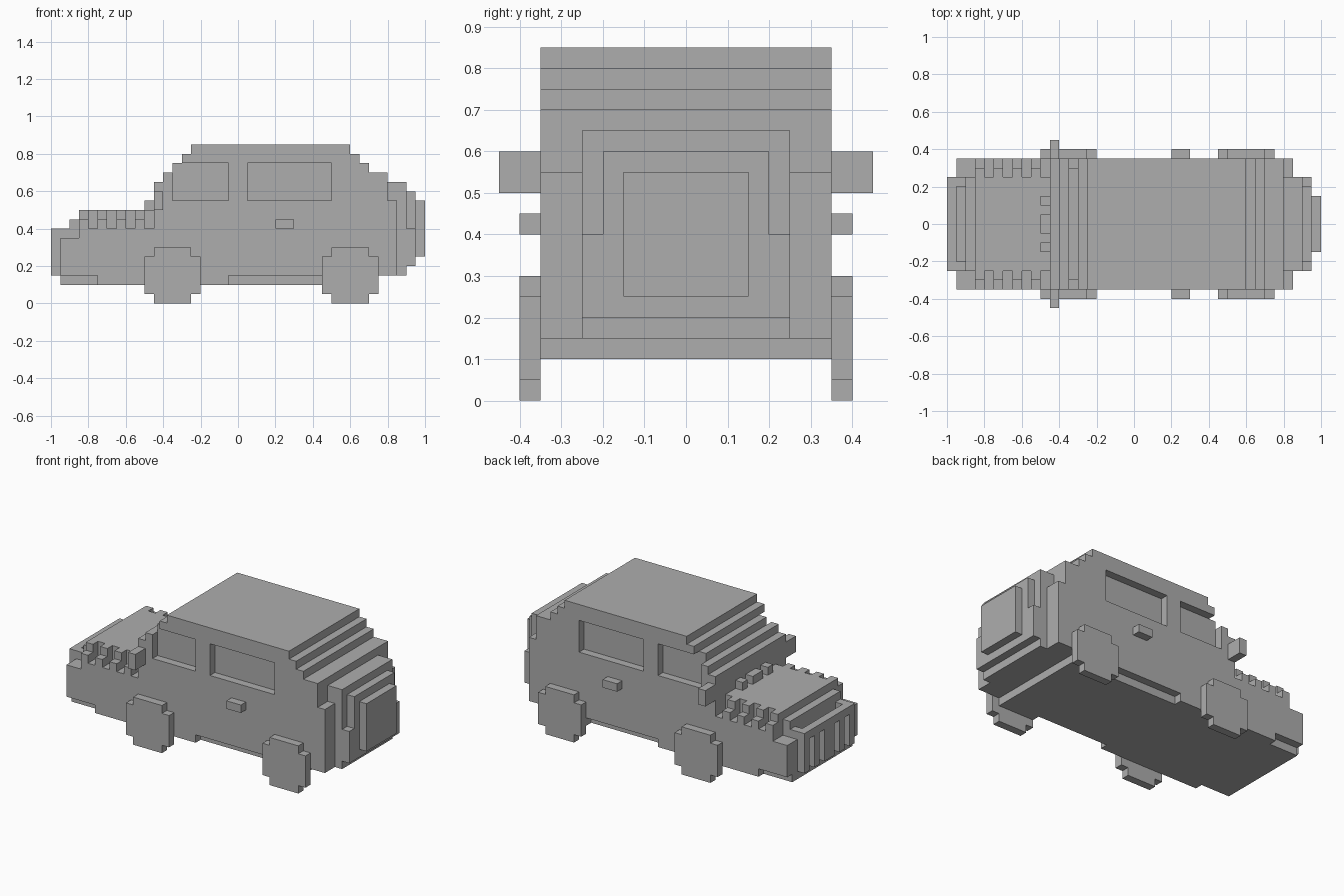
import bpy
import bmesh
from mathutils import Vector

cube = bpy.data.objects.get("Cube")
if cube:
    bpy.data.objects.remove(cube, do_unlink=True)

grey = bpy.data.materials.new("plain_grey")
grey.use_nodes = True
colour = (0.42, 0.42, 0.42, 1)
grey.diffuse_color = colour
grey.node_tree.nodes["Principled BSDF"].inputs["Base Color"].default_value = colour

U = 0.05      # block size; all part sizes below are in blocks
HALF = 7      # half width of the body


def blocks(name, boxes, mirror=False):
    """One object from boxes (x0, x1, y0, y1, z0, z1), optionally mirrored in y."""
    bm = bmesh.new()
    for x0, x1, y0, y1, z0, z1 in boxes:
        for side in ((1, -1) if mirror else (1,)):
            lo, hi = Vector((x0, y0, z0)) * U, Vector((x1, y1, z1)) * U
            verts = bmesh.ops.create_cube(bm, size=1)["verts"]
            for v in verts:
                v.co = (lo + hi) / 2 + Vector(a * b for a, b in zip(v.co, hi - lo))
                v.co.y *= side
    bmesh.ops.recalc_face_normals(bm, faces=bm.faces)
    mesh = bpy.data.meshes.new(name)
    bm.to_mesh(mesh)
    bm.free()
    mesh.materials.append(grey)
    obj = bpy.data.objects.new(name, mesh)
    bpy.context.collection.objects.link(obj)
    return obj


def rows(name, spans, w):
    """Full-width layers (x0, x1, z0, z1) of half width w."""
    return blocks(name, [(a, b, -w, w, c, d) for a, b, c, d in spans])


# Floor pan and the deeper sills beside it
rows("floor_pan", [(-19, 14, 2, 3)], HALF - 1)
blocks("sill", [(-15, -1, 6, 7, 2, 3), (9, 14, 6, 7, 2, 3)], mirror=True)

# Body tub
rows("lower_body", [(-19, 17, 3, 7), (-17, 17, 7, 8), (-9, 17, 8, 11)], HALF)

# Cabin core, with side frames standing proud around the windows
rows("cabin_core", [(-9, 16, 11, 13), (-8, 16, 13, 14), (-7, 14, 14, 15)], HALF - 1)
blocks("window_frame", [
    (-9, -7, 6, 7, 11, 13), (-8, -7, 6, 7, 13, 14),
    (-1, 1, 6, 7, 11, 15),
    (10, 16, 6, 7, 11, 14), (10, 14, 6, 7, 14, 15),
], mirror=True)
rows("roof", [(-6, 13, 15, 16), (-5, 12, 16, 17)], HALF)

# Bonnet with stepped nose and toothed edges
rows("bonnet", [(-18, -9, 8, 9), (-17, -9, 9, 10)], 5)
blocks("bonnet_edge", [(-17, -16, 5, 7, 8, 9), (-17, -16, 5, 6, 9, 10)], mirror=True)
for x in (-15, -13, -11):
    blocks("bonnet_tooth", [(x, x + 1, 5, 7, 8, 9), (x, x + 1, 5, 6, 9, 10)], mirror=True)
blocks("cowl_vent", [(-10, -9, -1, 1, 10, 11), (-10, -9, 2, 3, 10, 11),
                     (-10, -9, -3, -2, 10, 11)])

# Grille: top rail with upright bars
blocks("grille_rail", [(-20, -19, -5, 5, 7, 8), (-18, -17, -5, 5, 7, 8)])
blocks("grille_rail_end", [(-19, -18, 4, 5, 7, 8)], mirror=True)
blocks("grille_bar", [(-20, -19, 0, 1, 3, 7), (-20, -19, 2, 3, 3, 7),
                      (-20, -19, 4, 5, 3, 7)], mirror=True)

# Tailgate and spare wheel cover
rows("tailgate", [(16, 18, 3, 13)], 5)
blocks("tailgate_panel", [(18, 19, -5, 5, 4, 8), (18, 19, -4, 4, 8, 12)])
rows("spare_wheel_cover", [(19, 20, 5, 11)], 3)

# Wheels, mirrors and door handles on both sides
for name, x in (("front_wheel", -10), ("rear_wheel", 9)):
    blocks(name, [(x, x + 6, 7, 8, 1, 5), (x + 1, x + 5, 7, 8, 0, 1),
                  (x + 1, x + 5, 7, 8, 5, 6)], mirror=True)
blocks("wing_mirror", [(-9, -8, 7, 9, 10, 12)], mirror=True)
blocks("door_handle", [(4, 6, 7, 8, 8, 9)], mirror=True)
